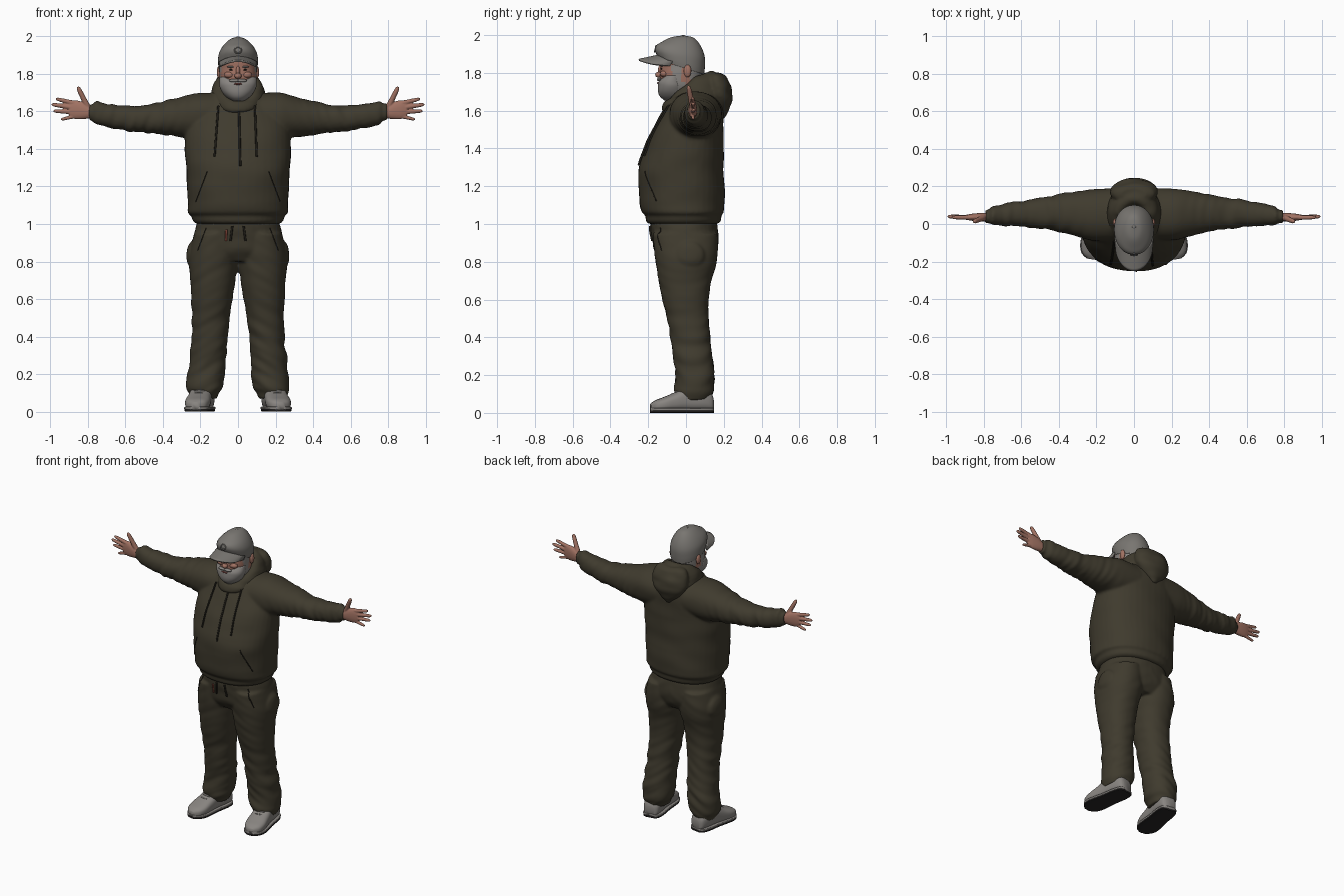
import bpy, bmesh, math
from mathutils import Vector, noise
from mathutils.bvhtree import BVHTree

if "Cube" in bpy.data.objects:
    bpy.data.objects.remove(bpy.data.objects["Cube"])


def material(name, rgb):
    m = bpy.data.materials.new(name)
    m.diffuse_color = (*rgb, 1)
    m.use_nodes = True
    m.node_tree.nodes["Principled BSDF"].inputs["Base Color"].default_value = m.diffuse_color
    return m


OLIVE = material("olive cloth", (0.050, 0.043, 0.027))
CORD = material("dark cord", (0.016, 0.014, 0.010))
SKIN = material("skin", (0.36, 0.17, 0.125))
BEARD = material("grey hair", (0.25, 0.235, 0.22))
CAP = material("cap grey", (0.19, 0.18, 0.165))
SHOE = material("shoe grey", (0.25, 0.235, 0.22))
SOLE = material("sole dark", (0.02, 0.018, 0.018))
LIP = material("lip", (0.22, 0.07, 0.06))
TAG = material("rust tag", (0.22, 0.06, 0.04))


def finish(name, bm, mat):
    bmesh.ops.recalc_face_normals(bm, faces=bm.faces)
    for f in bm.faces:
        f.smooth = True
    me = bpy.data.meshes.new(name)
    bm.to_mesh(me)
    bm.free()
    ob = bpy.data.objects.new(name, me)
    bpy.context.collection.objects.link(ob)
    me.materials.append(mat)
    return ob


def loft(name, rings, mat, p=2.2, n=40, steps=5):
    """Closed smooth skin through rings of (centre, half axis, half axis)."""
    R = [[Vector(v) for v in r] for r in rings]
    R = [R[0]] + R + [R[-1]]
    path = []
    for i in range(1, len(R) - 2):
        for s in range(steps + (i == len(R) - 3)):
            t = s / steps
            path.append([0.5 * (2 * b + (c - a) * t + (2 * a - 5 * b + 4 * c - d) * t * t
                                + (3 * b - a - 3 * c + d) * t ** 3)
                         for a, b, c, d in zip(R[i - 1], R[i], R[i + 1], R[i + 2])])
    sp = lambda v: math.copysign(abs(v) ** (2 / p), v)
    bm = bmesh.new()
    loops = [[bm.verts.new(c + a * sp(math.cos(k * math.tau / n)) + b * sp(math.sin(k * math.tau / n)))
              for k in range(n)] for c, a, b in path]
    for u, v in zip(loops, loops[1:]):
        for k in range(n):
            bm.faces.new((u[k], u[(k + 1) % n], v[(k + 1) % n], v[k]))
    bm.faces.new(loops[0])
    bm.faces.new(loops[-1])
    return finish(name, bm, mat)


def upright(rows):
    """Rows of z, y front, y back, half width."""
    return [((0, (a + b) / 2, z), (w, 0, 0), (0, (b - a) / 2, 0)) for z, a, b, w in rows]


def blob(name, loc, size, mat):
    bm = bmesh.new()
    bmesh.ops.create_uvsphere(bm, u_segments=24, v_segments=16, radius=1)
    for v in bm.verts:
        v.co = Vector(v.co[i] * size[i] + loc[i] for i in range(3))
    return finish(name, bm, mat)


def fuse(name, parts, voxel, folds=None, smooth=4):
    """Merge overlapping parts into one skin and press cloth folds into it."""
    for o in bpy.context.selected_objects:
        o.select_set(False)
    for o in parts:
        o.select_set(True)
    ob = parts[0]
    bpy.context.view_layer.objects.active = ob
    bpy.ops.object.join()
    ob.name = name
    r = ob.modifiers.new("skin", 'REMESH')
    r.mode, r.voxel_size, r.use_smooth_shade = 'VOXEL', voxel, True
    s = ob.modifiers.new("soften", 'SMOOTH')
    s.factor, s.iterations = 0.5, smooth
    for m in ("skin", "soften"):
        bpy.ops.object.modifier_apply(modifier=m)
    if folds:
        moves = [(v, v.normal * folds(v.co)) for v in ob.data.vertices]
        for v, d in moves:
            v.co += d
    return ob


# Hoodie: torso, sleeves and draped hood
torso = loft("torso", upright([
    (1.0, -.195, .165, .22), (1.015, -.212, .185, .24), (1.045, -.215, .188, .25), (1.06, -.232, .2, .268),
    (1.1, -.243, .203, .268), (1.2, -.252, .203, .272), (1.3, -.246, .2, .277), (1.4, -.218, .2, .282),
    (1.5, -.17, .198, .28), (1.58, -.125, .198, .25), (1.65, -.09, .19, .2), (1.7, -.06, .16, .14),
    (1.72, -.03, .13, .09)]), OLIVE)
sleeves = []
for s in (-1, 1):
    rows = [(.1, -.09, .19, 1.46, 1.70), (.22, -.085, .185, 1.45, 1.70), (.3, -.065, .175, 1.46, 1.68),
            (.4, -.04, .16, 1.475, 1.655), (.5, -.025, .14, 1.487, 1.635), (.6, -.015, .125, 1.497, 1.632),
            (.7, -.008, .105, 1.518, 1.642), (.755, -.005, .095, 1.532, 1.658), (.77, .004, .08, 1.545, 1.645),
            (.795, .006, .076, 1.552, 1.64)]
    sleeves.append(loft("sleeve", [((s * x, (a + b) / 2, (c + d) / 2), (0, (b - a) / 2, 0), (0, 0, (d - c) / 2))
                                   for x, a, b, c, d in rows], OLIVE))


def sleeve_folds(co):
    x = abs(co.x)
    arm = min(1, max(0, (x - .22) / .2))
    edge = min(1, max(0, (co.z - 1.0) / .12)) if x < .3 else 1
    side = 1 if co.x > 0 else -1
    cloth = noise.noise(Vector((co.x * 5, co.y * 5, co.z * 9))) * .007 * (1 - arm)
    return (cloth + noise.noise(Vector((x * 26 + co.z * 9, co.y * 6 + side, co.z * 6))) * .008 * arm) * edge


hoodie = fuse("hoodie", [torso] + sleeves, .009, sleeve_folds)

hood_rows = []
for k in range(25):
    a = k * math.tau / 24
    back = .5 + .5 * math.cos(a)          # 1 behind the neck, 0 at the throat
    rad, tall = .022 + .036 * back, .03 + .07 * back
    out = Vector((math.sin(a), math.cos(a), 0))
    c = Vector((.105 * math.sin(a), .025 + .13 * math.cos(a), 1.625 + .085 * min(1, back * 1.7)))
    hood_rows.append((c, out * rad + Vector((0, 0, -.015 * back)), Vector((0, 0, tall)) - out * .01))
hood = loft("hood_roll", hood_rows, OLIVE, 2.1, 24, 3)
drape = loft("hood_drape", upright([(1.56, .16, .205, .02), (1.6, .14, .228, .065), (1.66, .12, .245, .115),
                                    (1.72, .1, .24, .13), (1.78, .11, .215, .11), (1.80, .13, .19, .07)]), OLIVE, 2)
fuse("hood", [hood, drape], .008,
     lambda co: .006 * noise.noise(Vector((co.x * 12, co.y * 12, co.z * 22))), 3)

# Trousers: hips, two legs and thigh pockets
trousers = [loft("hips", upright([(1.04, -.18, .15, .2), (1.0, -.19, .165, .222), (.93, -.18, .172, .238),
                                  (.86, -.168, .165, .245), (.8, -.13, .13, .2)]), OLIVE)]
for s in (-1, 1):
    rows = [(.95, .01, .235, -.175, .165), (.85, -.005, .258, -.167, .168), (.78, 0, .262, -.157, .158),
            (.7, .013, .254, -.145, .135), (.6, .03, .249, -.125, .12), (.5, .045, .246, -.1, .12),
            (.4, .058, .248, -.082, .128), (.3, .062, .256, -.066, .14), (.2, .072, .27, -.055, .15),
            (.13, .08, .275, -.06, .148), (.1, .1, .268, -.05, .14), (.07, .112, .255, -.035, .13)]
    trousers.append(loft("leg", [((s * (a + b) / 2, (c + d) / 2, z), (s * (b - a) / 2, 0, 0), (0, (d - c) / 2, 0))
                                 for z, a, b, c, d in rows], OLIVE))
    trousers.append(blob("thigh_pocket", (s * .24, .02, .835), (.035, .08, .075), OLIVE))


def leg_folds(co):
    low = min(1, max(.35, (.75 - co.z) / .4))
    slant = co.z * 20 + abs(co.x) * 12
    return noise.noise(Vector((co.x * 6, co.y * 6, slant))) * .010 * low


pants = fuse("trousers", trousers, .009, leg_folds, 3)

# Cords and seams laid on the cloth
tree = {o: BVHTree.FromObject(o, bpy.context.evaluated_depsgraph_get()) for o in (hoodie, pants)}


def cord(name, on, ends, r, mat=CORD, lift=.004):
    cu = bpy.data.curves.new(name, 'CURVE')
    cu.dimensions, cu.bevel_depth, cu.bevel_resolution, cu.use_fill_caps = '3D', r, 2, True
    (x0, z0), (x1, z1) = ends
    pts = []
    for i in range(13):
        x, z = x0 + (x1 - x0) * i / 12, z0 + (z1 - z0) * i / 12
        hit = tree[on].ray_cast(Vector((x, -1, z)), Vector((0, 1, 0)))[0]
        if hit:
            pts.append((x, hit.y - lift, z, 1))
    sp = cu.splines.new('POLY')
    sp.points.add(len(pts) - 1)
    for p, co in zip(sp.points, pts):
        p.co = co
    cu.materials.append(mat)
    bpy.context.collection.objects.link(bpy.data.objects.new(name, cu))


cord("left_drawstring", hoodie, ((-.105, 1.63), (-.125, 1.36)), .0055)
cord("right_drawstring", hoodie, ((.09, 1.63), (.1, 1.36)), .0055)
cord("neck_placket", hoodie, ((.005, 1.62), (.012, 1.31)), .006)
for s in (-1, 1):
    cord("front_pocket_seam", hoodie, ((s * .165, 1.28), (s * .225, 1.12)), .003, CORD, 0)
    cord("waist_cord", pants, ((s * .03, .99), (s * .04, .91)), .006)
    cord("hip_pocket_seam", pants, ((s * .17, .98), (s * .215, .86)), .003, CORD, 0)
cord("zip_tag", pants, ((-.062, .97), (-.064, .91)), .006, TAG)

# Head with hair coloured by height and depth
head = loft("head", upright([(1.58, -.05, .09, .07), (1.66, -.06, .085, .075), (1.7, -.1, .08, .08),
                             (1.74, -.13, .08, .093), (1.79, -.138, .088, .099), (1.83, -.136, .092, .1),
                             (1.88, -.135, .09, .098), (1.93, -.1, .06, .07)]), SKIN, 2.15, 64, 8)
head.data.materials.append(BEARD)
for f in head.data.polygons:
    c = f.center
    sideburn = -.075 < c.y < -.02 and c.z < 1.84
    nape = c.y > .02 and c.z > 1.765
    f.material_index = int(sideburn or nape or (c.z < 1.755 and c.y < .0))
loft("beard", upright([(1.655, -.115, -.03, .03), (1.675, -.138, 0, .06), (1.7, -.148, .0, .082),
                       (1.73, -.149, .0, .097), (1.755, -.144, -.005, .1), (1.785, -.12, -.015, .098)]), BEARD, 2.1)
blob("lips", (0, -.147, 1.747), (.022, .006, .005), LIP)
blob("nose", (0, -.143, 1.79), (.019, .02, .016), SKIN)
blob("nose_bridge", (0, -.134, 1.815), (.011, .014, .028), SKIN)
for s in (-1, 1):
    blob("moustache", (s * .021, -.142, 1.765), (.028, .013, .009), BEARD)
    blob("cheek", (s * .045, -.115, 1.795), (.03, .022, .018), SKIN)
    blob("eye", (s * .036, -.129, 1.822), (.011, .005, .004), CORD)
    blob("brow", (s * .038, -.127, 1.838), (.02, .011, .005), BEARD)
    blob("ear", (s * .101, .008, 1.81), (.012, .02, .033), SKIN)

# Cap: crown, brim, front patch and button
rows = [(-.022, 1.83, .103, .118, .038), (-.026, 1.86, .106, .126, .03), (-.032, 1.9, .104, .132, .02),
        (-.035, 1.935, .09, .122, .01), (-.032, 1.965, .067, .095, 0), (-.022, 1.988, .038, .058, 0),
        (-.015, 1.997, .008, .01, 0)]
loft("cap_crown", [((0, y, z), (a, 0, 0), (0, -b, t)) for y, z, a, b, t in rows], CAP, 2.1)
bm = bmesh.new()
bmesh.ops.create_grid(bm, x_segments=24, y_segments=8, size=1)
for v in bm.verts:
    u, w = v.co.x, v.co.y * .5 + .5
    arc = math.sqrt(max(0, 1 - u * u))
    v.co = (.1 * u, -.07 - .07 * arc - w * (.015 + .095 * arc ** .8), 1.893 - .032 * u * u - .024 * w)
brim = finish("cap_brim", bm, CAP)
mod = brim.modifiers.new("thickness", 'SOLIDIFY')
mod.thickness, mod.offset = .01, 0
bpy.ops.mesh.primitive_torus_add(location=(0, -.162, 1.927), rotation=(math.radians(78), 0, 0),
                                 major_radius=.017, minor_radius=.004, major_segments=24, minor_segments=8)
patch = bpy.context.object
patch.name = "cap_patch"
patch.data.materials.append(CAP)
blob("cap_button", (0, -.015, 1.996), (.01, .01, .004), CAP)

# Hands: palm forward, thumb up
for s in (-1, 1):
    parts = [loft("palm", [((s * x, .036, z), (0, t, 0), (0, 0, h)) for x, z, t, h in
                           [(.76, 1.595, .024, .032), (.79, 1.597, .023, .034), (.83, 1.605, .022, .046),
                            (.87, 1.61, .018, .05), (.9, 1.612, .012, .04)]], SKIN, 2.2, 24)]
    for x0, z0, x1, z1, r, y1 in [(.875, 1.645, .972, 1.668, .0115, .035), (.885, 1.622, .995, 1.638, .012, .04),
                                  (.88, 1.597, .985, 1.603, .0115, .042), (.86, 1.577, .945, 1.557, .010, .038),
                                  (.80, 1.62, .855, 1.732, .0145, .012)]:
        a, b = Vector((s * x0, .035, z0)), Vector((s * x1, y1, z1))
        d = (b - a).normalized()
        side = d.cross(Vector((0, 1, 0))).normalized()
        front = side.cross(d)
        parts.append(loft("finger", [(a.lerp(b, t), side * r * k, front * r * k) for t, k in
                                     [(0, 1.15), (.4, 1.0), (.75, .9), (.93, .7), (1, .25)]], SKIN, 2, 14, 3))
    fuse("hand", parts, .0038, None, 2)

# Shoes: toes turned out, dark outsole
for s in (-1, 1):
    turn = s * math.radians(9)
    rows = [(.145, .03, .07), (.13, .05, .1), (.08, .06, .13), (.0, .06, .13), (-.06, .064, .1),
            (-.12, .066, .075), (-.165, .052, .058), (-.19, .02, .04)]
    upper = loft("shoe", [((0, y, h / 2 + .008), (w, 0, 0), (0, 0, h / 2)) for y, w, h in rows], SHOE, 2.7)
    welt = loft("shoe_welt", [((0, y, .018), (w + .005, 0, 0), (0, 0, .009)) for y, w, h in rows], SHOE, 5)
    sole = loft("shoe_sole", [((0, y, .006), (w + .004, 0, 0), (0, 0, .006)) for y, w, h in rows], SOLE, 5)
    for o in (upper, welt, sole):
        o.location, o.rotation_euler = (s * .198, 0, 0), (0, 0, turn)
    for i in range(4):
        y = -.03 - i * .022
        blob("shoe_lace", (0, y, .124 - i * .013), (.03, .006, .006), CAP).matrix_world = upper.matrix_basis
